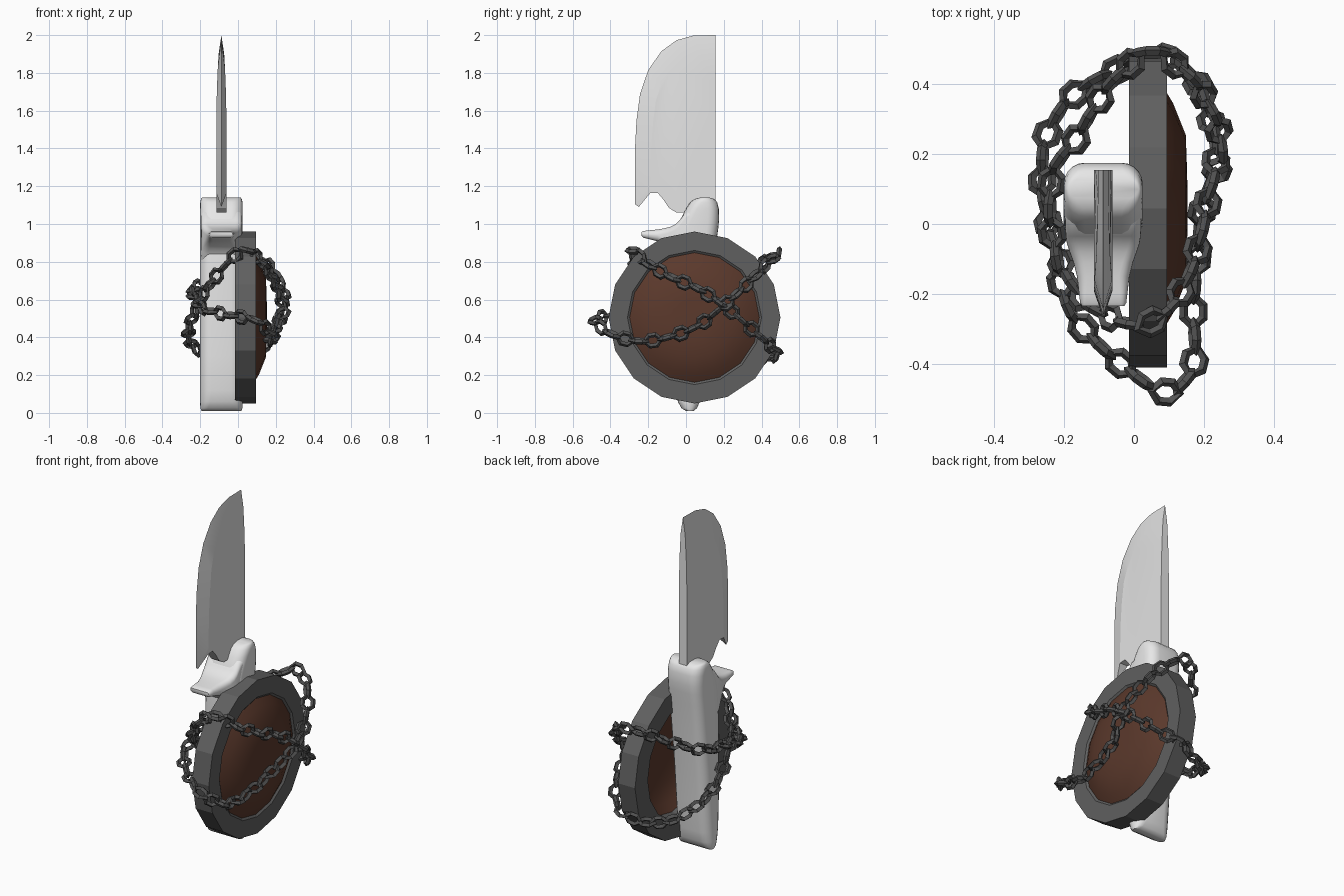
import bpy, bmesh, math
from mathutils import Vector, Matrix
from mathutils.geometry import interpolate_bezier

if "Cube" in bpy.data.objects:
    bpy.data.objects.remove(bpy.data.objects["Cube"])


def material(name, rgb):
    m = bpy.data.materials.new(name)
    m.diffuse_color = (*rgb, 1)
    m.use_nodes = True
    m.node_tree.nodes["Principled BSDF"].inputs["Base Color"].default_value = m.diffuse_color
    return m


BONE = material("pale_grip", (0.80, 0.80, 0.80))
STEEL = material("blade_steel", (0.77, 0.77, 0.77))
RIM = material("dark_rim", (0.115, 0.115, 0.115))
WOOD = material("brown_wood", (0.105, 0.041, 0.025))
IRON = material("chain_iron", (0.085, 0.085, 0.085))
CX = -0.088  # centre plane of knife


def finish(name, bm, mat, smooth=None):
    bmesh.ops.remove_doubles(bm, verts=bm.verts, dist=1e-5)
    bmesh.ops.recalc_face_normals(bm, faces=bm.faces)
    me = bpy.data.meshes.new(name)
    bm.to_mesh(me)
    bm.free()
    me.materials.append(mat)
    ob = bpy.data.objects.new(name, me)
    bpy.context.collection.objects.link(ob)
    if smooth:
        bpy.ops.object.select_all(action='DESELECT')
        ob.select_set(True)
        bpy.context.view_layer.objects.active = ob
        bpy.ops.object.shade_smooth_by_angle(angle=math.radians(smooth))
    return ob


def loft(name, stations, place, mat, radius):
    """Skin rounded rectangles (t, low, high, half width) along t."""
    bm = bmesh.new()
    rings = []
    for t, lo, hi, half in stations:
        r = min(radius, (hi - lo) * 0.48, half * 0.9)
        ring = []
        for cx, cv, start in ((half - r, hi - r, 0), (r - half, hi - r, 90),
                              (r - half, lo + r, 180), (half - r, lo + r, 270)):
            for k in range(6):
                a = math.radians(start + k * 18)
                ring.append(bm.verts.new(place(CX + cx + r * math.cos(a),
                                               cv + r * math.sin(a), t)))
        rings.append(ring)
    for a, b in zip(rings, rings[1:]):
        for k in range(len(a)):
            m = (k + 1) % len(a)
            bm.faces.new((a[k], a[m], b[m], b[k]))
    bm.faces.new(rings[0])
    bm.faces.new(rings[-1])
    return finish(name, bm, mat, 55)


def revolve(name, profile, mat, closed, smooth=None, sides=16, cy=0.045, cz=0.505):
    """Spin an (r, x) profile about the disc axis."""
    bm = bmesh.new()
    rings = []
    for r, x in profile:
        rings.append([bm.verts.new((x, cy + r * math.cos(2 * math.pi * k / sides),
                                    cz + r * math.sin(2 * math.pi * k / sides)))
                      for k in range(sides)])
    count = len(rings) if closed else len(rings) - 1
    for i in range(count):
        a, b = rings[i], rings[(i + 1) % len(rings)]
        for k in range(sides):
            m = (k + 1) % sides
            bm.faces.new((a[k], a[m], b[m], b[k]))
    if not closed:
        bm.faces.new(rings[0])
        bm.faces.new(rings[-1])
    return finish(name, bm, mat, smooth)


# Grip, skinned upward, and front guard, skinned forward
loft("handle", [(.01, .0, .04, .106), (.025, -.025, .058, .111), (.06, -.043, .074, .113),
                (.12, -.055, .083, .113), (.3, -.062, .098, .113), (.5, -.062, .115, .113),
                (.75, -.06, .143, .113), (.9, -.055, .16, .113), (.97, -.048, .17, .113),
                (1.02, -.032, .175, .113), (1.08, .0, .174, .113), (1.115, .022, .165, .112),
                (1.132, .045, .15, .108), (1.14, .075, .125, .102)],
     lambda x, v, t: (x, v, t), BONE, 0.06)
loft("guard", [(.04, .75, 1.08, .108), (-.0, .76, 1.065, .109), (-.035, .80, 1.018, .107),
               (-.055, .84, 1.0, .104), (-.08, .87, .986, .096), (-.11, .893, .978, .085),
               (-.15, .908, .971, .075), (-.2, .921, .966, .069), (-.225, .927, .963, .066),
               (-.235, .938, .957, .06)],
     lambda x, v, t: (x, t, v), BONE, 0.03)

# Blade: sharp outer line, full-thickness inner line, notch at heel
edge = [(.155, 2), (.04, 1.998), (-.05, 1.973), (-.13, 1.915), (-.2, 1.815), (-.243, 1.69),
        (-.262, 1.55), (-.27, 1.4), (-.27, 1.105), (-.25, 1.09)]
inner = [(.155, 1.9), (.07, 1.895), (-.01, 1.87), (-.08, 1.82), (-.13, 1.745), (-.16, 1.65),
         (-.175, 1.53), (-.185, 1.4), (-.19, 1.2), (-.19, 1.163)]
heel = [(-.15, 1.165), (-.12, 1.13), (-.09, 1.085), (-.05, 1.06), (.155, 1.06), (.155, 1.55),
        (.155, 1.75)]
bm = bmesh.new()
E = [bm.verts.new((CX, y, z)) for y, z in edge]
sides = []
for s in (-1, 1):
    P = [bm.verts.new((CX + s * 0.027 * (1 - .45 * (max(0, z - 1.5) / .4) ** 2), y, z))
         for y, z in inner + heel]
    sides.append(P)
    bm.faces.new(P)
    for i in range(len(edge) - 1):
        bm.faces.new((E[i], E[i + 1], P[i + 1], P[i]))
L, R = sides
for i in range(len(inner) - 1, len(L)):
    j = (i + 1) % len(L)
    bm.faces.new((L[i], L[j], R[j], R[i]))
bm.faces.new((E[-1], L[len(inner) - 1], R[len(inner) - 1]))
bm.faces.new((E[0], L[0], R[0]))
finish("blade", bm, STEEL, 12)

# Round disc: rim and domed wooden panel
revolve("disc_rim", [(.455, -.015), (.455, .095), (.355, .095), (.335, .08), (.335, -.015)],
        RIM, True)
revolve("disc_panel", [(.02, .135), (.2, .13), (.29, .095), (.345, .055),
                       (.345, .085), (.3, .112), (.21, .148), (.1, .152), (.02, .153)],
        WOOD, False, 40)


# Chains: angular links strung along closed curves
def closed_curve(points, steps=20):
    pts = [Vector(p) for p in points]
    n, out = len(pts), []
    for i in range(n):
        a, b, c, d = (pts[(i + k) % n] for k in (-1, 0, 1, 2))
        out += interpolate_bezier(b, b + (c - a) / 6, c - (d - b) / 6, c, steps + 1)[:-1]
    return out


def add_link(bm, mat4, length=0.116, width=0.084, wire=0.0135):
    a, b = length / 2 - wire, width / 2 - wire
    hexa = [(a, 0), (a * .4, b), (-a * .4, b), (-a, 0), (-a * .4, -b), (a * .4, -b)]
    rings = []
    for x, y in hexa:
        d = Vector((x, y, 0))
        o = Vector((x / a, y / b, 0)).normalized() * wire
        up = Vector((0, 0, wire))
        rings.append([bm.verts.new(mat4 @ q) for q in (d + o, d + up, d - o, d - up)])
    for i in range(6):
        p, q = rings[i], rings[(i + 1) % 6]
        for k in range(4):
            m = (k + 1) % 4
            bm.faces.new((p[k], q[k], q[m], p[m]))


def chain(name, points, pitch=0.073):
    path = closed_curve(points)
    n = len(path)
    dist = [0]
    for i in range(n):
        dist.append(dist[-1] + (path[(i + 1) % n] - path[i]).length)
    count = 2 * round(dist[-1] / pitch / 2)
    bm = bmesh.new()
    i = 0
    for k in range(count):
        while dist[i + 1] < k * dist[-1] / count:
            i += 1
        p = path[i % n]
        t = (path[(i + 2) % n] - path[(i - 2) % n]).normalized()
        rot = t.to_track_quat('X', 'Z').to_matrix().to_4x4()
        roll = Matrix.Rotation(math.radians(100 if k % 2 else 10), 4, 'X')
        add_link(bm, Matrix.Translation(p) @ rot @ roll)
    finish(name, bm, IRON)


chain("chain_falling", [(.05, -.28, .86), (.13, -.2, .79), (.18, -.08, .72), (.21, .06, .66),
                        (.235, .2, .57), (.21, .33, .46), (.16, .43, .37), (.06, .48, .32),
                        (-.05, .44, .29), (-.17, .37, .31), (-.25, .25, .37), (-.26, .09, .44),
                        (-.22, -.08, .56), (-.14, -.22, .69), (-.03, -.28, .82)])
chain("chain_rising", [(.09, -.48, .49), (.17, -.4, .42), (.17, -.25, .38), (.18, -.1, .40),
                       (.2, .06, .46), (.25, .2, .57), (.22, .33, .69), (.15, .43, .79),
                       (.05, .49, .84), (-.04, .43, .81), (-.11, .34, .75), (-.16, .25, .70),
                       (-.225, .16, .66), (-.24, .03, .635), (-.22, -.1, .60),
                       (-.18, -.25, .55), (-.06, -.38, .52)])
